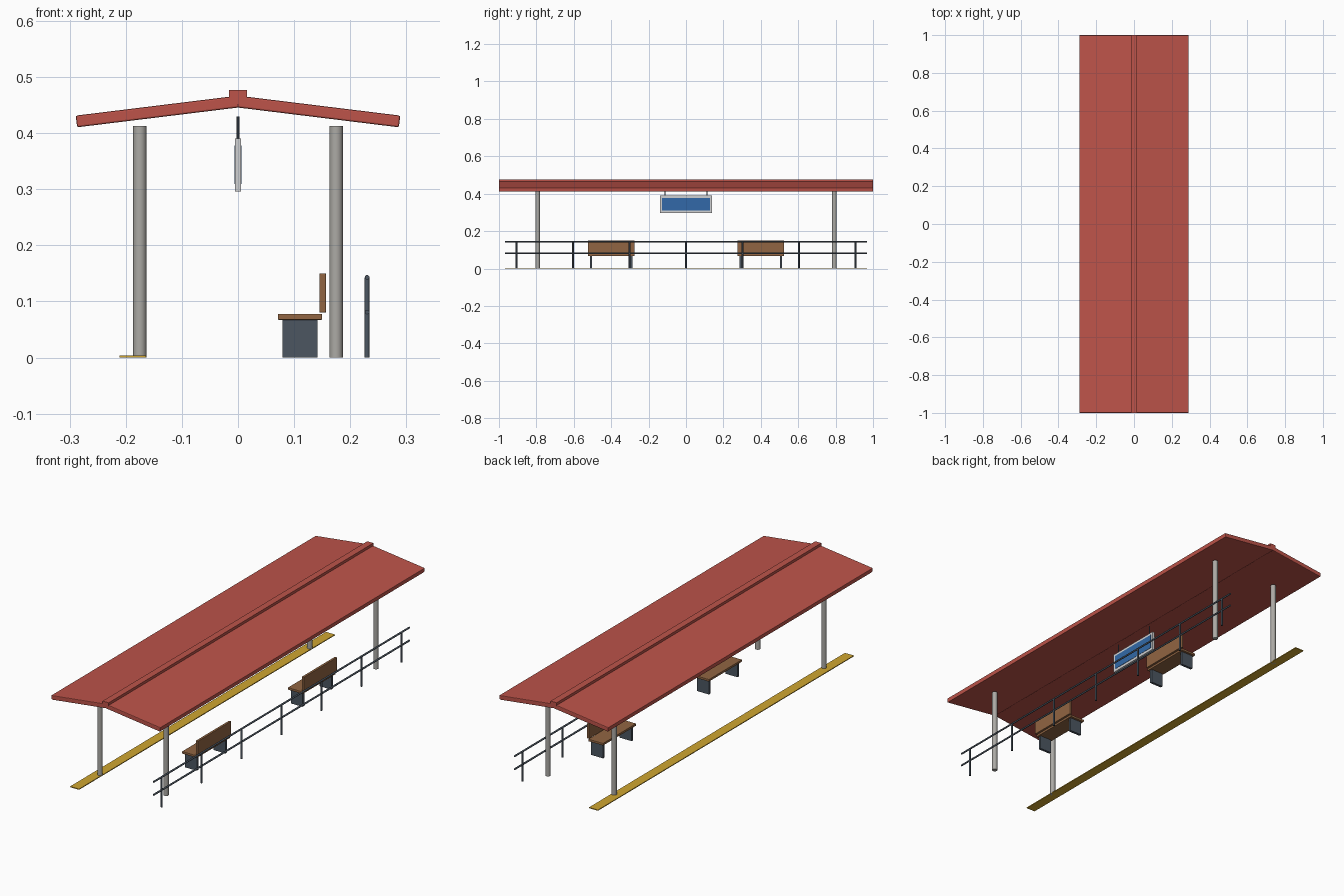
import bpy, math

if "Cube" in bpy.data.objects:
    bpy.data.objects.remove(bpy.data.objects["Cube"])


def mat(name, r, g, b):
    # flat colour given as sRGB 0-255, stored linear
    m = bpy.data.materials.new(name)
    m.diffuse_color = [((c / 255 + 0.055) / 1.055) ** 2.4 for c in (r, g, b)] + [1]
    m.use_nodes = True
    m.node_tree.nodes["Principled BSDF"].inputs["Base Color"].default_value = m.diffuse_color
    return m


RED = mat("roof red", 190, 84, 74)
POST = mat("post grey", 172, 170, 165)
WOOD = mat("bench wood", 145, 101, 66)
STEEL = mat("dark steel", 76, 86, 97)
FRAME = mat("frame light grey", 208, 209, 210)
BLUE = mat("sign blue", 50, 105, 168)
YELLOW = mat("safety yellow", 208, 166, 48)


def finish(name, m):
    o = bpy.context.object
    o.name = name
    o.data.materials.append(m)
    return o


def box(name, m, x, y, z, bevel=0, tilt=0):
    # x, y, z are (min, max) ranges
    c = [(r[0] + r[1]) / 2 for r in (x, y, z)]
    bpy.ops.mesh.primitive_cube_add(size=1, location=c, rotation=(0, tilt, 0))
    o = finish(name, m)
    o.scale = [r[1] - r[0] for r in (x, y, z)]
    bpy.ops.object.transform_apply(location=False, rotation=False, scale=True)
    if bevel:
        b = o.modifiers.new("bevel", 'BEVEL')
        b.width, b.segments = bevel, 2
    return o


def rod(name, m, centre, radius, length, sides=12, along_y=False):
    bpy.ops.mesh.primitive_cylinder_add(
        vertices=sides, radius=radius, depth=length, location=centre,
        rotation=(math.pi / 2 if along_y else 0, 0, 0))
    o = finish(name, m)
    bpy.ops.object.shade_smooth_by_angle(angle=math.radians(40))
    return o


# Gabled roof: two tilted slabs and a ridge cap
for s, side in ((-1, "left"), (1, "right")):
    c = s * 0.1435
    box(side + "_roof_slab", RED, (c - 0.1455, c + 0.1455), (-1, 1),
        (0.428, 0.449), 0.003, s * math.radians(7))
box("ridge_cap", RED, (-0.016, 0.016), (-1, 1), (0.452, 0.477))

# Four roof posts
for x in (-0.175, 0.175):
    for y in (-0.793, 0.793):
        rod("roof_post", POST, (x, y, 0.2065), 0.012, 0.413, 16)

# Hanging sign with a blue panel showing on both faces
box("sign_frame", FRAME, (-0.005, 0.005), (-0.14, 0.14), (0.296, 0.39))
box("sign_panel", BLUE, (-0.0065, 0.0065), (-0.128, 0.128), (0.309, 0.378))
for y in (-0.112, 0.112):
    rod("sign_hanger", STEEL, (0, y, 0.409), 0.003, 0.042, 8)

# Benches
for y in (-0.4, 0.4):
    w = (y - 0.125, y + 0.125)
    box("bench_seat", WOOD, (0.071, 0.15), w, (0.067, 0.078), 0.002)
    box("bench_back", WOOD, (0.145, 0.157), w, (0.08, 0.15), 0.002)
    for d in (-0.108, 0.108):
        box("bench_leg", STEEL, (0.079, 0.142), (y + d - 0.006, y + d + 0.006), (0, 0.068))

# Rear railing
for i in range(-3, 4):
    rod("railing_post", STEEL, (0.23, i * 0.302, 0.0715), 0.0045, 0.143, 10)
for z in (0.081, 0.143):
    rod("railing_bar", STEEL, (0.23, 0, z), 0.0042, 1.934, 10, True)

# Platform edge strip
box("edge_strip", YELLOW, (-0.211, -0.164), (-0.967, 0.967), (0, 0.004))
